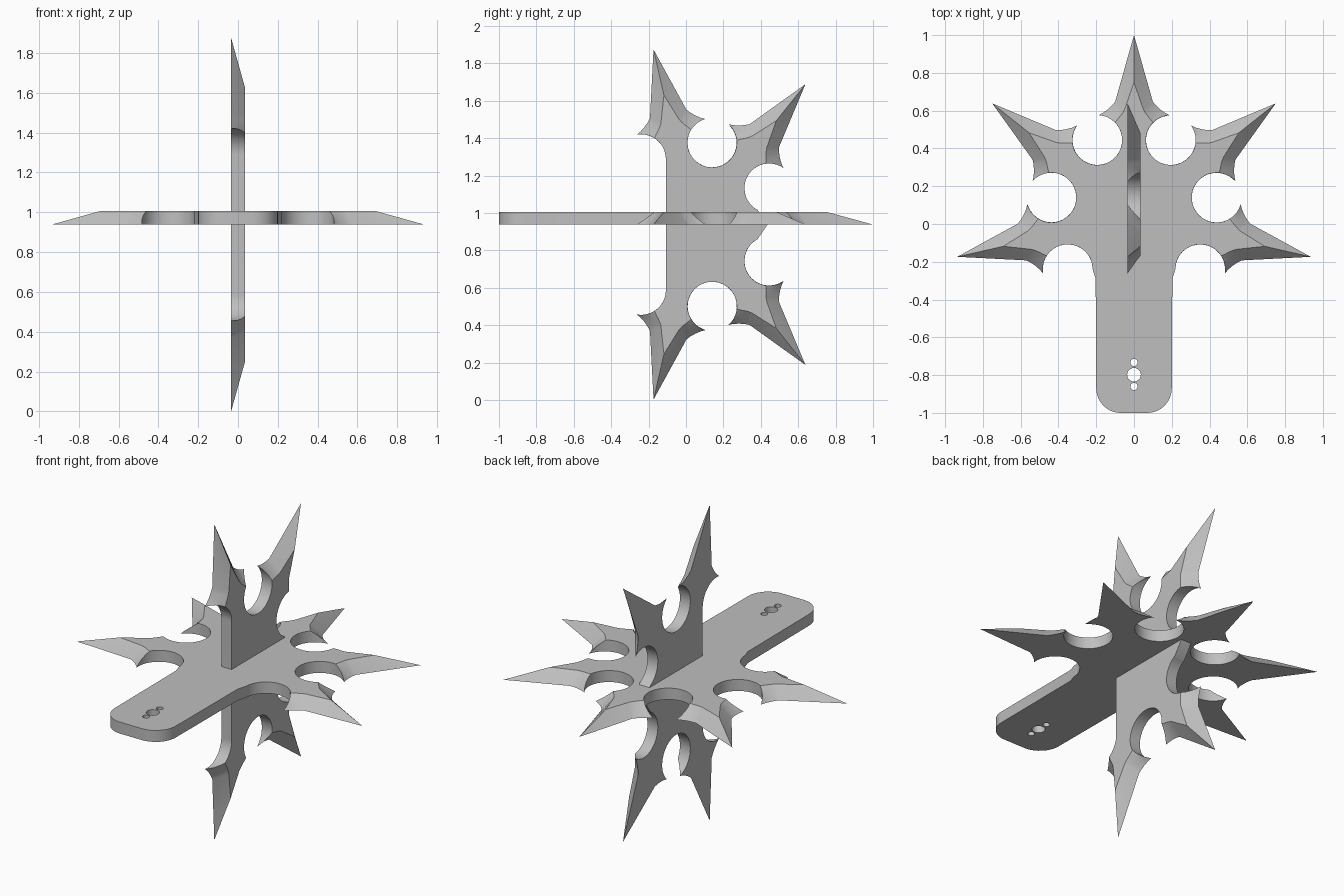
import bpy, bmesh
from math import sin, cos, radians, pi
from mathutils import Vector, Matrix

cube = bpy.data.objects.get("Cube")
if cube:
    bpy.data.objects.remove(cube)

steel = bpy.data.materials.new("grey steel")
steel.use_nodes = True
GREY = (0.52, 0.52, 0.52, 1)
steel.diffuse_color = GREY
steel.node_tree.nodes["Principled BSDF"].inputs["Base Color"].default_value = GREY

STEP = 360 / 7          # star has seven-fold spacing
CENTRE = 0.04           # star centre along the handle axis
THICK = 0.068
BASE = 0.938            # height of the underside of the flat plate
HOLE_D, HOLE_R = 0.449, 0.132
LEVELS = 5

# Half of a spike: lower outline and the bevelled upper outline
OUTER = [(0, .96), (.1, .607), (.118, .586), (.14, .566), (.165, .548)]
INNER = [(0, .71), (.05, .565), (.06, .548), (.072, .532), (.086, .516)]


def arc(cx, cy, r, a0, a1, n):
    return [(cx + r * cos(radians(a0 + (a1 - a0) * i / n)),
             cy + r * sin(radians(a0 + (a1 - a0) * i / n))) for i in range(n + 1)]


def spike_side(k, t, side):
    """One edge of spike k, tip first, at bevel height t."""
    a = radians(STEP * k)
    pts = []
    for p, q in zip(OUTER, INNER):
        u, v = Vector(p).lerp(Vector(q), t)
        u *= side
        pts.append((u * cos(a) + v * sin(a), CENTRE - u * sin(a) + v * cos(a)))
    return pts


def notch(k, t, start=None, end=None):
    """Round notch between spikes k and k + 1."""
    bis = 90 - STEP * (k + 0.5)
    off = 28.7 + (71.5 - 28.7) * t
    a0 = bis + off if start is None else start
    a1 = bis + 360 - off if end is None else end
    b = radians(bis)
    return arc(HOLE_D * cos(b), CENTRE + HOLE_D * sin(b), HOLE_R, a0, a1, 28)


def whole_spike(k, t):
    return spike_side(k, t, -1)[::-1] + spike_side(k, t, 1)[1:]


def flat_half(t):
    pts = spike_side(0, t, 1) + notch(0, t) + whole_spike(1, t) + notch(1, t)
    pts += whole_spike(2, t) + notch(2, t, end=180)
    return pts + [(.203, -.29)] + arc(.07, -.87, .13, 0, -90, 10)


def upright_half(t):
    pts = [(0, .436)] + notch(0, t, start=208) + whole_spike(1, t) + notch(1, t)
    return pts + whole_spike(2, t) + notch(2, t, end=90)


def make_plate(name, half, matrix):
    """Stack mirrored outlines into a plate with bevelled spikes."""
    bm = bmesh.new()
    rings = []
    for i in range(LEVELS):
        t = i / (LEVELS - 1)
        pts = half(t)
        pts += [(-u, v) for u, v in reversed(pts[1:])]
        rings.append([bm.verts.new(matrix @ Vector((u, v, t * THICK))) for u, v in pts])
    n = len(rings[0])
    for low, high in zip(rings, rings[1:]):
        for i in range(n):
            j = (i + 1) % n
            bm.faces.new((low[i], low[j], high[j], high[i]))
    bm.faces.new(rings[0])
    bm.faces.new(rings[-1])
    bmesh.ops.recalc_face_normals(bm, faces=bm.faces)
    mesh = bpy.data.meshes.new(name)
    bm.to_mesh(mesh)
    bm.free()
    mesh.materials.append(steel)
    obj = bpy.data.objects.new(name, mesh)
    bpy.context.collection.objects.link(obj)
    return obj


def select(obj):
    bpy.ops.object.select_all(action='DESELECT')
    obj.select_set(True)
    bpy.context.view_layer.objects.active = obj


# Flat plate with handle, and upright plate crossing it
flat = make_plate("flat_star_plate", flat_half, Matrix.Translation((0, 0, BASE)))
turn = Matrix(((0, 0, 1, -THICK / 2), (0, 1, 0, 0), (1, 0, 0, BASE), (0, 0, 0, 1)))
upright = make_plate("upright_star_plate", upright_half, turn)

# Three small holes near the handle end
for y, r in ((-.733, .019), (-.798, .036), (-.86, .019)):
    bpy.ops.mesh.primitive_cylinder_add(vertices=32, radius=r, depth=.3, location=(0, y, BASE))
    cutter = bpy.context.object
    cutter.name = "hole_cutter"
    cutter.hide_render = True
    cutter.data.materials.append(steel)
    mod = flat.modifiers.new("hole", 'BOOLEAN')
    mod.operation = 'DIFFERENCE'
    mod.solver = 'EXACT'
    mod.object = cutter
    select(flat)
    bpy.ops.object.modifier_apply(modifier=mod.name)
    bpy.data.objects.remove(cutter)

for plate in (flat, upright):
    select(plate)
    bpy.ops.object.shade_smooth_by_angle(angle=radians(30))
